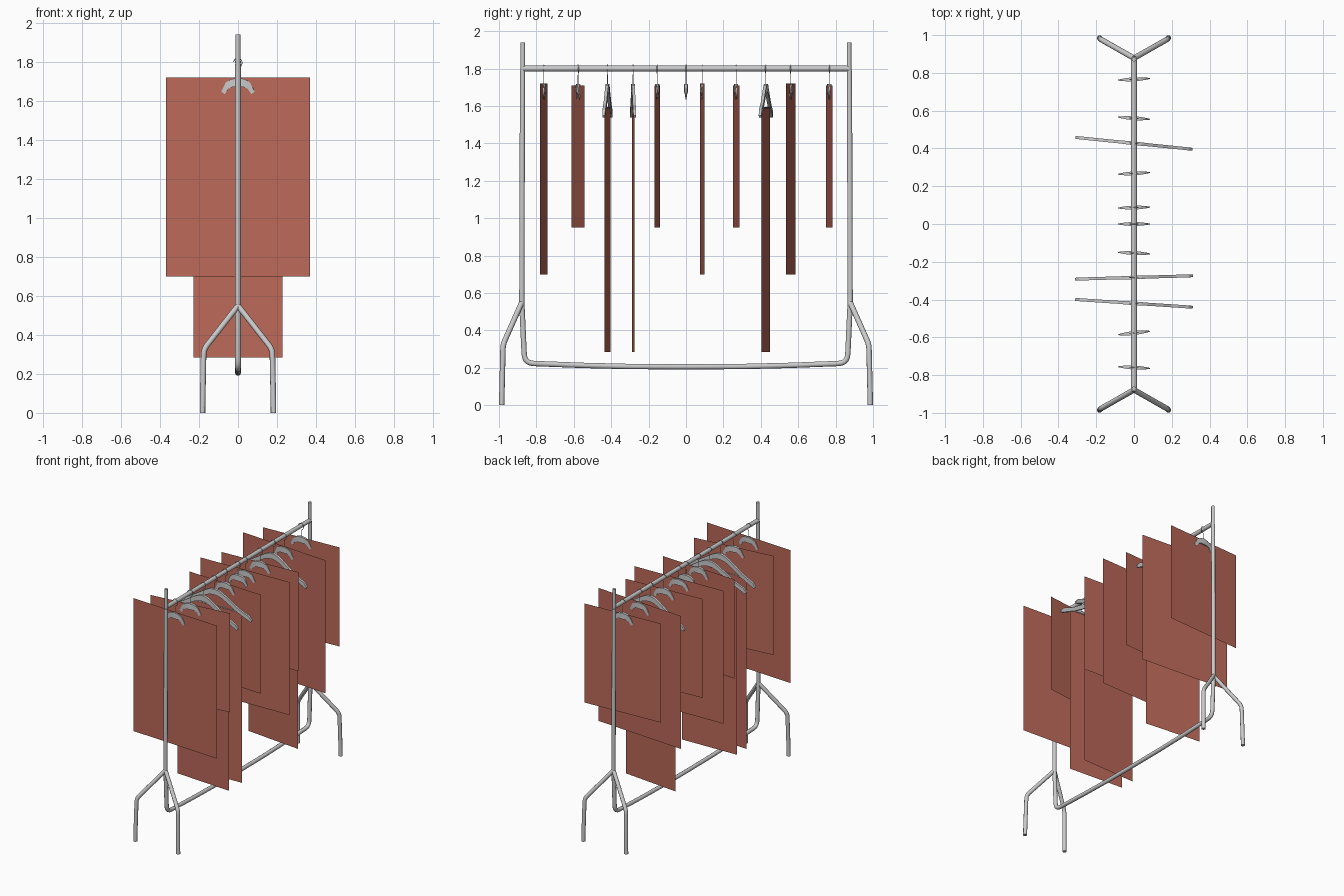
import bpy, bmesh, math

if "Cube" in bpy.data.objects:
    bpy.data.objects.remove(bpy.data.objects["Cube"])

cloth = bpy.data.materials.new("red_cloth")
cloth.diffuse_color = (0.50, 0.14, 0.10, 1)
cloth.use_nodes = True
cloth.node_tree.nodes["Principled BSDF"].inputs["Base Color"].default_value = cloth.diffuse_color


def tube(name, pts, r, sides=3, y=0, rot=0):
    """Round bar swept along a polyline."""
    cu = bpy.data.curves.new(name, 'CURVE')
    cu.dimensions = '3D'
    cu.bevel_depth = r
    cu.bevel_resolution = sides
    cu.use_fill_caps = True
    sp = cu.splines.new('POLY')
    sp.points.add(len(pts) - 1)
    for p, co in zip(sp.points, pts):
        p.co = (*co, 1)
    sp.use_smooth = True
    ob = bpy.data.objects.new(name, cu)
    bpy.context.collection.objects.link(ob)
    ob.location.y = y
    ob.rotation_euler.z = rot
    return ob


def rounded(pts, r, n=5):
    """Replace inner corners of a polyline by small bends."""
    from mathutils import Vector
    v = [Vector(p) for p in pts]
    out = [v[0]]
    for a, b, c in zip(v, v[1:], v[2:]):
        p, q = b + (a - b).normalized() * r, b + (c - b).normalized() * r
        for i in range(n + 1):
            t = i / n
            out.append(p * (1 - t) ** 2 + b * 2 * t * (1 - t) + q * t * t)
    return out + [v[-1]]


def mesh_object(name, bm, y, rot, mat=None):
    bmesh.ops.recalc_face_normals(bm, faces=bm.faces)
    me = bpy.data.meshes.new(name)
    bm.to_mesh(me)
    bm.free()
    ob = bpy.data.objects.new(name, me)
    bpy.context.collection.objects.link(ob)
    ob.location.y = y
    ob.rotation_euler.z = rot
    if mat:
        me.materials.append(mat)
    return ob


def hanger(name, half, y, rot):
    """Arched body lofted through stations (x top, z top, x bottom, z bottom, half thickness)."""
    left = [(-a, b, -c, d, t) for a, b, c, d, t in half[:0:-1]]
    bm = bmesh.new()
    rings = []
    for xt, zt, xb, zb, t in left + half:
        rings.append([bm.verts.new(p) for p in
                      ((xt, -t, zt), (xt, t, zt), (xb, t, zb), (xb, -t, zb))])
    for r, s in zip(rings, rings[1:]):
        for i in range(4):
            j = (i + 1) % 4
            bm.faces.new((r[i], r[j], s[j], s[i]))
    bm.faces.new(rings[0])
    bm.faces.new(rings[-1])
    return mesh_object(name, bm, y, rot)


def garment(name, w, z0, z1, y, rot):
    bm = bmesh.new()
    bm.faces.new([bm.verts.new(p) for p in
                  ((-w / 2, 0, z0), (w / 2, 0, z0), (w / 2, 0, z1), (-w / 2, 0, z1))])
    return mesh_object(name, bm, y, rot, cloth)


# Frame: top rail, posts joined by the sagging lower bar, splayed legs
tube("top_rail", [(0, -.87, 1.8), (0, .87, 1.8)], .016)
half_bar = rounded([(0, .878, .55), (0, .863, .225), (0, .55, .213)], .05)
half_bar += [(0, .3, .207), (0, 0, .206)]
tube("lower_bar", [(0, -p[1], p[2]) for p in half_bar] + [tuple(p) for p in half_bar[-2::-1]], .015)
for sy, end in ((-1, "front"), (1, "back")):
    tube(end + "_post", [(0, sy * .878, .54), (0, sy * .874, 1.79)], .0145)
    tube(end + "_post_top", [(0, sy * .872, 1.77), (0, sy * .872, 1.94)], .0125)
    for sx, side in ((-1, "left"), (1, "right")):
        tube(f"{end}_{side}_leg",
             rounded([(0, sy * .878, .55), (sx * .176, sy * .978, .325),
                      (sx * .182, sy * .985, .03), (sx * .182, sy * .985, 0)], .028), .0145)

# Hanger profiles, centre to tip
SHORT = [(0, 1.718, 0, 1.672, .011), (.035, 1.712, .028, 1.672, .009),
         (.062, 1.695, .05, 1.663, .006), (.086, 1.648, .068, 1.635, .002)]
LONG = [(0, 1.718, 0, 1.675, .010), (.04, 1.711, .035, 1.67, .009),
        (.08, 1.69, .07, 1.657, .008), (.20, 1.615, .19, 1.588, .008),
        (.29, 1.578, .28, 1.548, .008), (.312, 1.55, .302, 1.538, .007)]
HOOK = [(0, 0, 1.70), (0, 0, 1.765), (.016, 0, 1.778), (.022, 0, 1.797), (.015, 0, 1.813),
        (0, 0, 1.82), (-.015, 0, 1.815), (-.024, 0, 1.80)]

# Garment kinds: width, bottom, top
KINDS = {"coat": (.74, .70, 1.72), "shirt": (.63, .95, 1.71), "trousers": (.457, .285, 1.59)}
# Row along the rail: y, kind, y drift across the width
ROW = [(-.76, "coat", -.04), (-.577, "shirt", .07), (-.42, "trousers", -.03),
       (-.283, "trousers", .013), (-.154, "shirt", -.03), (0, None, 0), (.087, "coat", .022),
       (.268, "shirt", .035), (.427, "trousers", -.046), (.56, "coat", -.05),
       (.766, "shirt", .033)]
for i, (y, kind, dy) in enumerate(ROW, 1):
    rot = math.asin(dy / KINDS[kind][0]) if kind else 0
    hanger(f"hanger_{i}", LONG if kind == "trousers" else SHORT, y, rot)
    tube(f"hanger_hook_{i}", HOOK, .002, 1, y, rot)
    if kind:
        garment(f"{kind}_{i}", *KINDS[kind], y, rot)
    if kind == "trousers":
        tube(f"hanger_bar_{i}", [(-.22, 0, 1.59), (.22, 0, 1.59)], .004, 1, y, rot)
